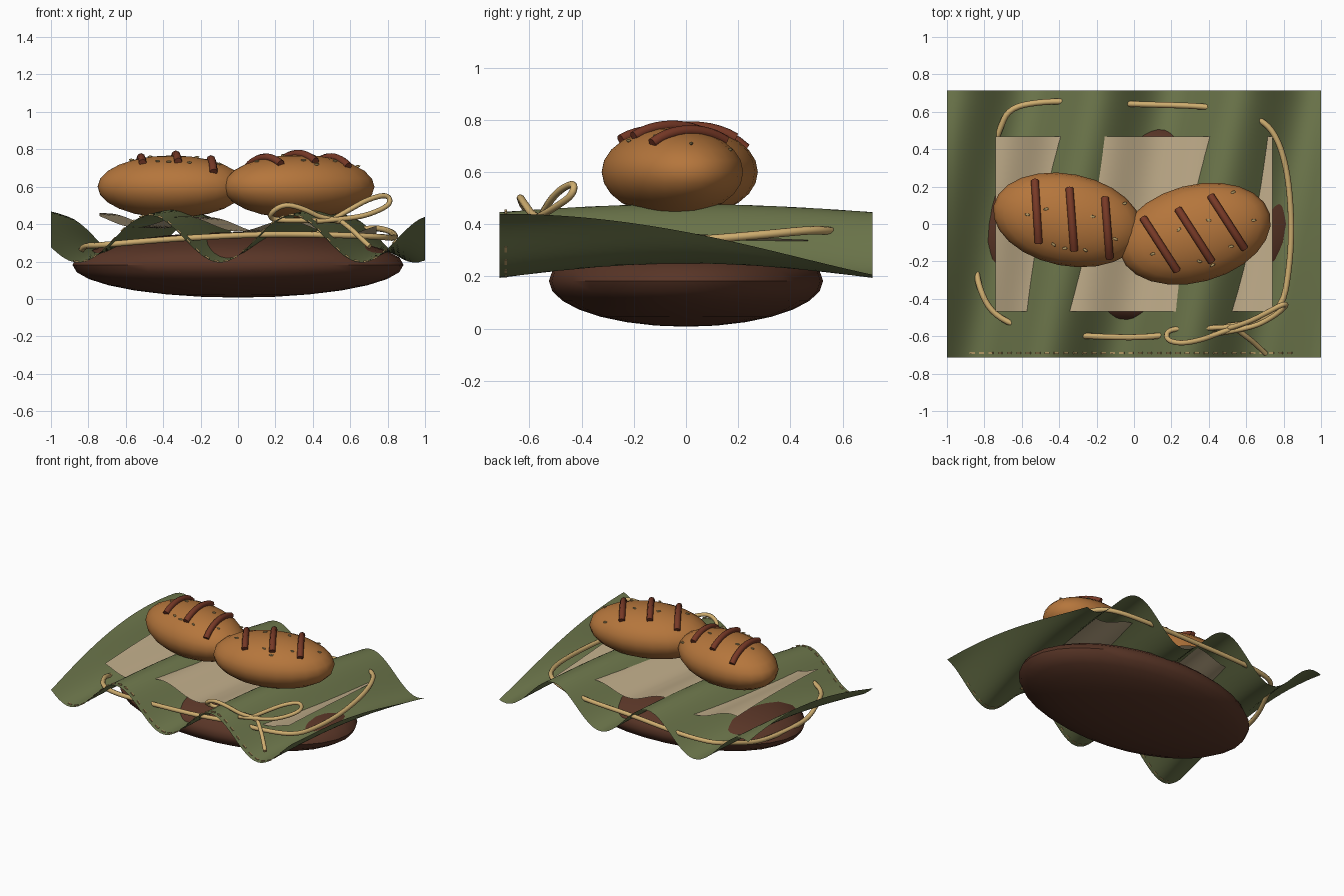
import bpy, bmesh, math
from math import sin, cos, radians
from mathutils import Vector, Matrix

if "Cube" in bpy.data.objects:
    bpy.data.objects.remove(bpy.data.objects["Cube"])


def material(name, rgb):
    m = bpy.data.materials.new(name)
    m.diffuse_color = (*rgb, 1)
    m.use_nodes = True
    m.node_tree.nodes["Principled BSDF"].inputs["Base Color"].default_value = m.diffuse_color
    return m


WOOD = material("dark_wood", (0.10, 0.036, 0.02))
GREEN = material("green_cloth", (0.15, 0.18, 0.07))
PAPER = material("paper", (0.52, 0.41, 0.25))
CRUST = material("crust", (0.46, 0.18, 0.045))
SCORE = material("score", (0.19, 0.042, 0.02))
TWINE = material("twine", (0.62, 0.42, 0.16))
SEED = material("seed", (0.45, 0.32, 0.13))


def finish(name, bm, mat, angle=40):
    me = bpy.data.meshes.new(name)
    bm.to_mesh(me)
    bm.free()
    ob = bpy.data.objects.new(name, me)
    bpy.context.collection.objects.link(ob)
    me.materials.append(mat)
    bpy.ops.object.select_all(action='DESELECT')
    ob.select_set(True)
    bpy.context.view_layer.objects.active = ob
    bpy.ops.object.shade_smooth_by_angle(angle=radians(angle))
    return ob


def ellipsoid(name, center, radii, turn, mat, segs=28, rings=14):
    bm = bmesh.new()
    bmesh.ops.create_uvsphere(bm, u_segments=segs, v_segments=rings, radius=1)
    bmesh.ops.transform(bm, verts=bm.verts, matrix=Matrix.Translation(center)
                        @ Matrix.Rotation(turn, 4, 'Z') @ Matrix.Diagonal((*radii, 1)))
    return finish(name, bm, mat)


def sheet(name, hx, hy, nx, ny, height, mat):
    bm = bmesh.new()
    bmesh.ops.create_grid(bm, x_segments=nx, y_segments=ny, size=1)
    for v in bm.verts:
        v.co.x *= hx
        v.co.y *= hy
        v.co.z = height(v.co.x, v.co.y)
    return finish(name, bm, mat, 60)


def tube(name, pts, r, mat, closed=False, kind='NURBS'):
    cu = bpy.data.curves.new(name, 'CURVE')
    cu.dimensions = '3D'
    cu.bevel_depth = r
    cu.bevel_resolution = 2
    cu.resolution_u = 5
    cu.use_fill_caps = True
    sp = cu.splines.new(kind)
    sp.points.add(len(pts) - 1)
    for p, co in zip(sp.points, pts):
        p.co = (*co, 1)
    sp.use_cyclic_u = closed
    if kind == 'NURBS':
        sp.order_u = 3
        sp.use_endpoint_u = not closed
    ob = bpy.data.objects.new(name, cu)
    bpy.context.collection.objects.link(ob)
    cu.materials.append(mat)
    return ob


# wooden base
ellipsoid("wooden_base", (0, 0, 0.182), (0.885, 0.525, 0.175), 0, WOOD, 32, 14)


# wavy cloth and the paper liner lying in its folds
def cloth_z(x, y):
    rise = cos(2.0 * y)
    return 0.313 + 0.05 * rise + (0.128 - 0.014 * rise) * cos(8.3 * (x - 0.425 - 0.2 * y))


def paper_z(x, y):
    return 0.395 - 0.04 * x + 0.035 * cos(11.5 * (x + 0.76 - 0.15 * y))


sheet("cloth", 1.0, 0.715, 64, 32, cloth_z, GREEN)
sheet("paper_liner", 0.74, 0.467, 48, 20, paper_z, PAPER)

# stitches along the front hem
bm = bmesh.new()
for i in range(35):
    x = -0.865 + i * 0.05
    slope = math.atan2(cloth_z(x + 0.01, -0.69) - cloth_z(x - 0.01, -0.69), 0.02)
    bmesh.ops.create_cube(bm, size=1, matrix=Matrix.Translation((x, -0.69, cloth_z(x, -0.69) + 0.003))
                          @ Matrix.Rotation(-slope, 4, 'Y') @ Matrix.Diagonal((0.028, 0.009, 0.009, 1)))
finish("hem_stitches", bm, SEED)


# bread rolls with raised score strips and seeds
def roll(name, center, radii, turn, scores, seeds):
    ellipsoid(name, center, radii, turn, CRUST, 24, 12)

    def top(x, y):
        p = Matrix.Rotation(-turn, 2) @ Vector((x - center[0], y - center[1]))
        return center[2] + radii[2] * math.sqrt(max(0.02, 1 - (p.x / radii[0])**2 - (p.y / radii[1])**2))

    for k, (x0, y0, x1, y1) in enumerate(scores):
        pts = []
        for i in range(11):
            x, y = x0 + (x1 - x0) * i / 10, y0 + (y1 - y0) * i / 10
            pts.append((x, y, top(x, y) + 0.006))
        tube(f"{name}_score_{k + 1}", pts, 0.021, SCORE, kind='POLY')
    bm = bmesh.new()
    for i, (x, y) in enumerate(seeds):
        bmesh.ops.create_icosphere(bm, subdivisions=1, radius=1,
                                   matrix=Matrix.Translation((x, y, top(x, y) + 0.003))
                                   @ Matrix.Rotation(turn + 0.5 * sin(i * 2.3), 4, 'Z')
                                   @ Matrix.Diagonal((0.016, 0.008, 0.007, 1)))
    finish(f"{name}_seeds", bm, SEED)


roll("left_roll", (-0.355, 0.022, 0.6), (0.403, 0.246, 0.167), radians(-11),
     [(-0.53, 0.23, -0.51, -0.10), (-0.345, 0.19, -0.32, -0.14), (-0.155, 0.14, -0.13, -0.18)],
     [(-0.57, 0.05), (-0.47, 0.08), (-0.43, -0.11), (-0.37, -0.13), (-0.22, 0.04),
      (-0.26, -0.14), (-0.05, 0.11), (-0.10, -0.08)])
roll("right_roll", (0.325, -0.052, 0.6), (0.415, 0.26, 0.17), radians(15),
     [(0.05, 0.03, 0.23, -0.25), (0.235, 0.08, 0.415, -0.2), (0.41, 0.15, 0.59, -0.13)],
     [(0.10, -0.16), (0.17, -0.14), (0.35, -0.20), (0.42, -0.22), (0.53, 0.17),
      (0.40, 0.02), (0.24, -0.03), (0.64, 0.02), (0.52, -0.12)])

# twine running around the parcel
loop = [(-0.83, -0.34, 0.285), (-0.76, -0.48, 0.285), (-0.60, -0.56, 0.30), (-0.3, -0.60, 0.325),
        (0.1, -0.61, 0.345), (0.32, -0.56, 0.345), (0.6, -0.54, 0.34), (0.79, -0.46, 0.33),
        (0.83, -0.25, 0.325), (0.845, 0.0, 0.335), (0.82, 0.3, 0.36), (0.75, 0.5, 0.38),
        (0.64, 0.58, 0.37), (0.42, 0.63, 0.345), (0.0, 0.64, 0.335), (-0.28, 0.655, 0.32),
        (-0.5, 0.655, 0.31), (-0.67, 0.62, 0.30), (-0.72, 0.5, 0.27), (-0.80, 0.3, 0.22),
        (-0.85, 0.0, 0.22), (-0.85, -0.2, 0.22)]
tube("twine_loop", loop, 0.016, TWINE, closed=True)

# twine bow and loose tail
tube("bow_right_loop", [(0.50, -0.56, 0.42), (0.60, -0.53, 0.48), (0.70, -0.48, 0.535), (0.80, -0.425, 0.56),
                        (0.82, -0.435, 0.51), (0.74, -0.50, 0.465), (0.62, -0.56, 0.43), (0.42, -0.59, 0.415)],
     0.014, TWINE)
tube("bow_left_loop", [(0.55, -0.55, 0.42), (0.45, -0.585, 0.43), (0.36, -0.62, 0.48), (0.25, -0.64, 0.51),
                       (0.17, -0.62, 0.46), (0.18, -0.56, 0.42), (0.34, -0.56, 0.42), (0.53, -0.55, 0.42)],
     0.014, TWINE)
tube("bow_tail", [(0.53, -0.55, 0.43), (0.60, -0.60, 0.38), (0.66, -0.65, 0.32), (0.705, -0.695, 0.28)],
     0.014, TWINE)
ellipsoid("bow_knot", (0.54, -0.56, 0.42), (0.03, 0.022, 0.02), 0, TWINE, 12, 8)
